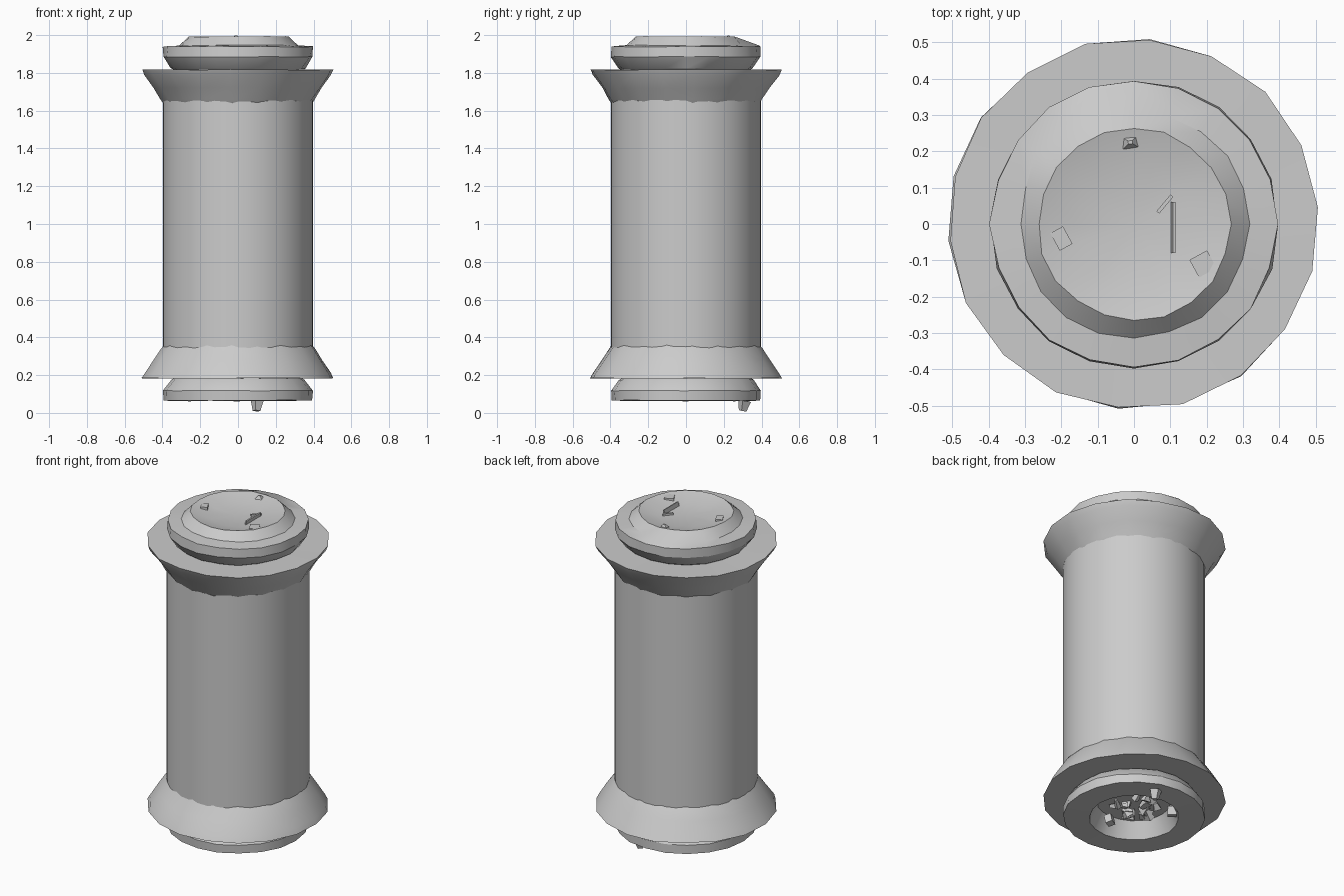
import bpy, bmesh, math, random
from mathutils import Vector, Euler

random.seed(4)
TAU = math.tau

cube = bpy.data.objects.get("Cube")
if cube:
    bpy.data.objects.remove(cube, do_unlink=True)

stone = bpy.data.materials.new("grey_stone")
stone.use_nodes = True
GREY = (0.6, 0.6, 0.6, 1)
stone.diffuse_color = GREY
stone.node_tree.nodes["Principled BSDF"].inputs["Base Color"].default_value = GREY


def finish(name, bm, smooth=None):
    """Turn a bmesh into a named object in the stone colour."""
    bmesh.ops.recalc_face_normals(bm, faces=bm.faces)
    mesh = bpy.data.meshes.new(name)
    bm.to_mesh(mesh)
    bm.free()
    obj = bpy.data.objects.new(name, mesh)
    bpy.context.collection.objects.link(obj)
    mesh.materials.append(stone)
    if smooth:
        bpy.ops.object.select_all(action='DESELECT')
        obj.select_set(True)
        bpy.context.view_layer.objects.active = obj
        bpy.ops.object.shade_smooth_by_angle(angle=math.radians(smooth))
    return obj


def lathe(name, profile, sides, rough=0.0, smooth=30, reshape=None, turn=0.0):
    """Revolve (radius, z) points; radius 0 closes the surface at a pole."""
    bm = bmesh.new()
    rings = []
    for i, (r, z) in enumerate(profile):
        if r == 0:
            rings.append([bm.verts.new((0, 0, z))] * sides)
            continue
        ring = []
        for k in range(sides):
            a = TAU * k / sides + turn
            rr, zz = reshape(i, a, r, z) if reshape else (r, z)
            rr += random.uniform(-rough, rough)
            zz += random.uniform(-rough, rough) * 0.6
            ring.append(bm.verts.new((rr * math.cos(a), rr * math.sin(a), zz)))
        rings.append(ring)
    for low, high in zip(rings, rings[1:]):
        for k in range(sides):
            n = (k + 1) % sides
            corners = dict.fromkeys((low[k], low[n], high[n], high[k]))
            bm.faces.new(list(corners))
    return finish(name, bm, smooth)


def chip(name, centre, size, turn=(0, 0, 0), taper=1.0):
    """Broken piece: a box, narrowed at its top by taper."""
    bm = bmesh.new()
    bmesh.ops.create_cube(bm, size=1)
    rot = Euler(turn).to_matrix()
    for v in bm.verts:
        k = taper if v.co.z > 0 else 1
        p = Vector((v.co.x * size[0] * k, v.co.y * size[1] * k, v.co.z * size[2]))
        v.co = rot @ p + Vector(centre)
    return finish(name, bm)


# Smooth round shaft
lathe("shaft", [(0.398, 0.30), (0.398, 1.70)], 40)

# Flared collars at both ends, cut with few sides
lathe("upper_collar", [(0.385, 1.63), (0.408, 1.66), (0.445, 1.72), (0.495, 1.788),
                       (0.51, 1.817), (0.28, 1.817)], 18, 0.004, turn=0.09)
lathe("lower_collar", [(0.385, 0.37), (0.408, 0.34), (0.445, 0.285), (0.495, 0.212),
                       (0.51, 0.183), (0.28, 0.183)], 18, 0.004, turn=0.09)


# Upper cap with a raised, dished rim that has broken away at the back
def broken_rim(i, a, r, z):
    if i == 4:
        gap = abs(a - math.radians(97))
        if gap < 0.2:
            return 0.385, z
        if gap < 0.95 and a > math.radians(97):
            return 0.335, z + 0.005
    return r, z


lathe("upper_cap", [(0.33, 1.81), (0.355, 1.825), (0.397, 1.885), (0.395, 1.94),
                    (0.315, 1.945), (0.265, 1.992), (0.155, 1.965), (0, 1.963)],
      20, 0.004, reshape=broken_rim)

# Foot with a hollow underside
lathe("foot", [(0.33, 0.19), (0.355, 0.175), (0.396, 0.118), (0.394, 0.066),
               (0.25, 0.063), (0.205, 0.16), (0, 0.165)], 20, 0.003)

# Chips lying on the top
chip("rim_chip", (-0.01, 0.225, 1.977), (0.08, 0.06, 0.042), (0, 0, 0.1), 0.15)
chip("left_top_chip", (-0.2, -0.04, 1.978), (0.04, 0.055, 0.02), (0, 0, 0.5))
chip("right_top_chip", (0.19, -0.11, 1.978), (0.055, 0.055, 0.02), (0, 0, 0.5))
chip("top_sliver", (0.108, -0.01, 1.975), (0.008, 0.14, 0.03), (0, 0.2, 0))
chip("top_splinter", (0.085, 0.055, 1.968), (0.01, 0.06, 0.015), (0, 0, -0.7))

# Chips and rubble under the foot
chip("hanging_chip", (0.10, 0.305, 0.038), (0.05, 0.05, 0.055), (3.0, 0.15, 0.5), 0.6)
chip("left_foot_chip", (0.035, -0.17, 0.11), (0.05, 0.04, 0.05), (0.2, 0, 0.5))
chip("right_foot_chip", (-0.16, 0.14, 0.10), (0.04, 0.05, 0.05), (0, 0.2, 0.9))
for n in range(18):
    a, r = random.uniform(0, TAU), 0.13 * math.sqrt(random.random())
    size = [random.uniform(0.025, 0.06) for _ in range(3)]
    turn = [random.uniform(0, 3) for _ in range(3)]
    chip(f"rubble_{n + 1}", (r * math.cos(a), r * math.sin(a),
                             random.uniform(0.11, 0.155)), size, turn, 0.5)
